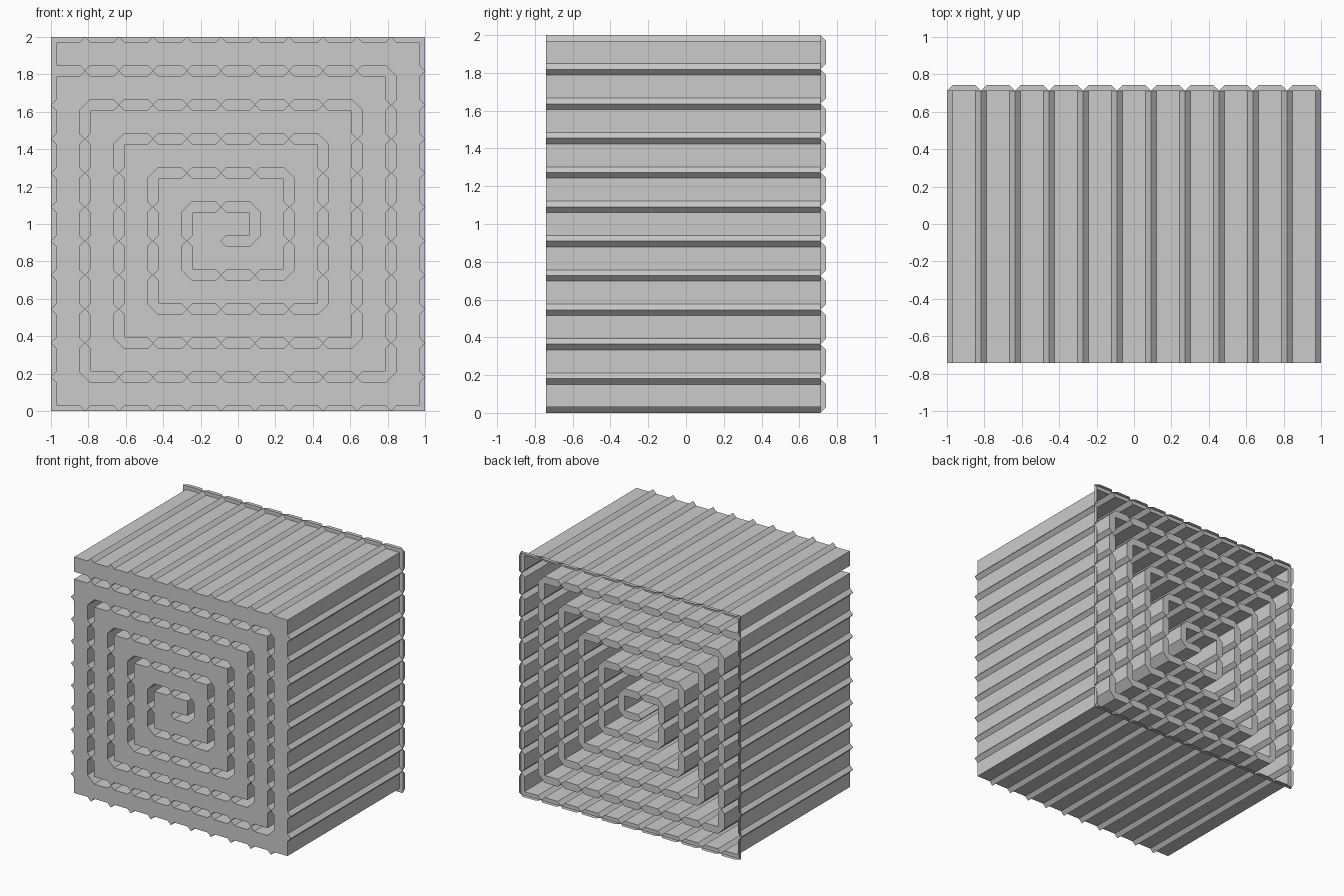
import bpy, bmesh
from mathutils import Vector

if "Cube" in bpy.data.objects:
    bpy.data.objects.remove(bpy.data.objects["Cube"])

N = 11                      # cells per side
P = 2 / N                   # cell pitch
D = P / 6                   # wall inset and flange height
DEPTH = 8 * P
FRONT = -(DEPTH + D) / 2
BACK = FRONT + DEPTH

# Spiral wall path in grid coordinates (column line, row line from the top)
path = [(0, 1)]
for k in range(5):
    path += [(10 - k, k + 1), (10 - k, 10 - k), (k + 1, 10 - k)]
    if k < 4:
        path.append((k + 1, k + 2))

# Unit grid edges that carry a wall
walls = set()
def add_run(a, b):
    n = max(abs(b[0] - a[0]), abs(b[1] - a[1]))
    step = ((b[0] - a[0]) // n, (b[1] - a[1]) // n)
    for s in range(n):
        p = (a[0] + step[0] * s, a[1] + step[1] * s)
        walls.add(frozenset((p, (p[0] + step[0], p[1] + step[1]))))

for a, b in zip(path, path[1:]):
    add_run(a, b)
border = [(0, 0), (N, 0), (N, N), (0, N), (0, 0)]
for a, b in zip(border, border[1:]):
    add_run(a, b)

def new_part(name, faces):
    bm = bmesh.new()
    for pts in faces:
        bm.faces.new([bm.verts.new(p) for p in pts])
    bmesh.ops.remove_doubles(bm, verts=bm.verts, dist=1e-5)
    mesh = bpy.data.meshes.new(name)
    bm.to_mesh(mesh)
    bm.free()
    ob = bpy.data.objects.new(name, mesh)
    bpy.context.collection.objects.link(ob)

def at(p, y):
    return Vector((p.x, y, p.y))

plate, sides, rim, flange = [], [], [], []
for i in range(N):
    for j in range(N):
        keys = [(i, j + 1), (i + 1, j + 1), (i + 1, j), (i, j)]
        V = [Vector((-1 + a * P, 2 - b * P)) for a, b in keys]
        T = [(V[(e + 1) % 4] - V[e]).normalized() for e in range(4)]
        I = [V[e] + D * (T[e] - T[e - 1]) for e in range(4)]
        W = [frozenset((keys[e], keys[(e + 1) % 4])) in walls for e in range(4)]

        # Front plate cell, notched along walled edges
        outline = []
        for e in range(4):
            if W[e] and W[e - 1]:
                outline += [I[e]]
            elif W[e]:
                outline += [V[e], I[e]]
            elif W[e - 1]:
                outline += [I[e], V[e]]
            else:
                outline += [V[e]]
        plate.append([at(p, FRONT) for p in outline])

        for e in range(4):
            if not W[e]:
                continue
            f = (e + 1) % 4
            # Deep side panels with ridges where panels meet
            chain = [I[e], I[f]]
            if not W[e - 1]:
                chain.insert(0, V[e])
            if not W[f]:
                chain.append(V[f])
            for a, b in zip(chain, chain[1:]):
                sides.append([at(a, FRONT), at(a, BACK), at(b, BACK), at(b, FRONT)])
            # Rear strip closing the gap between neighbouring arms
            rim.append([at(p, BACK) for p in (V[e], V[f], I[f], I[e])])
            # Outer flange tab on the border
            mid = (V[e] + V[f]) / 2
            if abs(mid.x) > 0.999 or abs(mid.y - 1) > 0.999:
                flange.append([at(V[e], BACK), at(V[e] + D * T[e], BACK + D),
                               at(V[f] - D * T[e], BACK + D), at(V[f], BACK)])

new_part("spiral_front_plate", plate)
new_part("spiral_side_walls", sides)
new_part("rear_rim_strips", rim)
new_part("outer_flange_tabs", flange)
